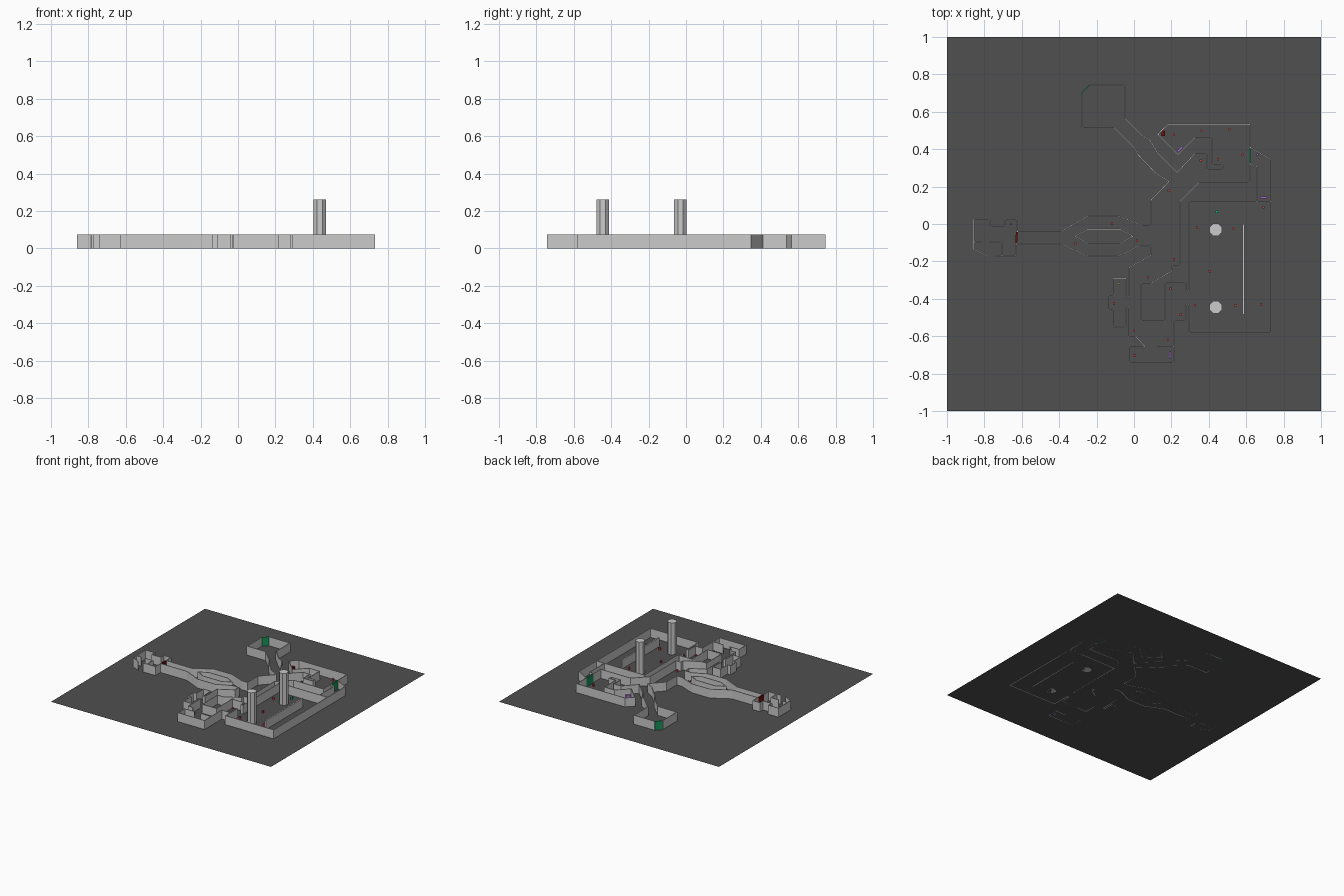
import bpy, bmesh
from math import radians

H, T = 0.073, 0.006   # wall height and thickness


def material(name, rgb):
    m = bpy.data.materials.new(name)
    m.diffuse_color = (*rgb, 1)
    return m


DARK = material("dark_floor", (0.08, 0.08, 0.08))
RED = material("red", (0.85, 0.05, 0.06))
DEEP_RED = material("deep_red", (0.15, 0.005, 0.005))
GREEN = material("green", (0.01, 0.3, 0.1))
TEAL = material("teal", (0.0, 0.6, 0.3))
PURPLE = material("purple", (0.4, 0.15, 0.65))
BLUE = material("blue", (0.2, 0.1, 0.6))
OLIVE = material("olive", (0.5, 0.5, 0.08))


def finish(name, bm, mat=None):
    me = bpy.data.meshes.new(name)
    bm.to_mesh(me)
    bm.free()
    ob = bpy.data.objects.new(name, me)
    bpy.context.collection.objects.link(ob)
    if mat:
        me.materials.append(mat)
    return ob


def wall(name, pts, closed=False, thick=T, mat=None):
    """Upright wall following a plan polyline."""
    bm = bmesh.new()
    low = [bm.verts.new((x, y, 0)) for x, y in pts]
    top = [bm.verts.new((x, y, H)) for x, y in pts]
    n = len(pts)
    for i in range(n if closed else n - 1):
        j = (i + 1) % n
        bm.faces.new((low[i], low[j], top[j], top[i]))
    ob = finish(name, bm, mat)
    s = ob.modifiers.new("thickness", 'SOLIDIFY')
    s.thickness, s.offset, s.use_even_offset = thick, 0, True
    return ob


def box(name, x, y, sx, sy, sz, mat, rot=0):
    bm = bmesh.new()
    bmesh.ops.create_cube(bm, size=1)
    bmesh.ops.scale(bm, vec=(sx, sy, sz), verts=bm.verts)
    ob = finish(name, bm, mat)
    ob.location = (x, y, sz / 2)
    ob.rotation_euler.z = radians(rot)
    return ob


# floor sheet
bm = bmesh.new()
bmesh.ops.create_grid(bm, x_segments=1, y_segments=1, size=1)
finish("floor", bm, DARK)

# north room and west corridor, upper side
wall("north_west_wall", [
    (-.278, .703), (-.278, .515), (-.107, .515), (0, .41), (.02, .372), (.118, .27),
    (.187, .227), (.09, .126), (.09, -.008), (.043, -.008), (-.086, .043), (-.246, .043),
    (-.39, -.04), (-.626, -.04), (-.626, .025), (-.69, .025), (-.69, -.014), (-.77, -.014),
    (-.77, .025), (-.857, .025), (-.857, -.136), (-.785, -.172)])
wall("north_chamfer", [(-.278, .703), (-.238, .743)], mat=GREEN)

# west corridor lower side down to the small west room
wall("south_west_wall", [
    (-.743, -.172), (-.63, -.172), (-.63, -.106), (-.39, -.106), (-.246, -.172),
    (-.086, -.172), (.03, -.117), (.09, -.117), (.09, -.168), (-.027, -.233),
    (-.027, -.39), (-.043, -.39), (-.043, -.29), (-.11, -.29), (-.11, -.383),
    (-.136, -.383), (-.136, -.457), (-.11, -.457), (-.11, -.55), (-.043, -.55),
    (-.043, -.447), (-.03, -.447), (-.03, -.602), (.01, -.602), (.058, -.655),
    (-.024, -.655), (-.024, -.741), (.214, -.741), (.214, -.516), (.278, -.516),
    (.278, -.43), (.294, -.43), (.294, -.581), (.73, -.581), (.73, .12),
    (.294, .12), (.294, -.356), (.278, -.356), (.278, -.313), (.166, -.313),
    (.166, -.516), (.037, -.516), (.037, -.318), (.09, -.318), (.203, -.25),
    (.203, -.222), (.246, -.222), (.246, .12), (.348, .222), (.62, .222), (.62, .323),
    (.658, .307), (.658, .12)])
wall("south_room_partition", [(.122, -.655), (.214, -.655)])
wall("west_room_stub", [(-.857, -.096), (-.813, -.096)])
wall("west_room_partition", [(-.775, -.096), (-.706, -.096), (-.706, -.172)])

# north-east rooms back to the north room
wall("north_east_wall", [
    (.73, .12), (.73, .345), (.62, .41), (.62, .533), (.182, .533), (.128, .48),
    (.235, .372), (.326, .463), (.417, .463), (.417, .318), (.476, .318), (.476, .291),
    (.39, .291), (.39, .377), (.326, .377), (.23, .275), (.187, .318), (.128, .377),
    (.086, .447), (.043, .473), (-.048, .564), (-.048, .743), (-.238, .743)])

# island in the corridor and divider of the large hall
wall("corridor_island", [(-.316, -.066), (-.246, -.028), (-.075, -.028),
                         (-.005, -.066), (-.075, -.104), (-.246, -.104)], closed=True)
wall("hall_divider", [(.586, 0), (.586, -.484)], thick=.011)

# octagonal pillars
for y in (-.03, -.445):
    bm = bmesh.new()
    bmesh.ops.create_cone(bm, cap_ends=True, segments=8, radius1=.036, radius2=.036, depth=.262)
    ob = finish("pillar", bm)
    ob.location = (.437, y, .131)
    ob.rotation_euler.z = radians(22.5)

# doors
wall("west_door", [(-.626, -.04), (-.63, -.106)], thick=.01, mat=DEEP_RED)
wall("east_door", [(.62, .41), (.62, .323)], thick=.008, mat=GREEN)
box("alcove_switch", .157, .485, .02, .03, .03, DEEP_RED)

# purple lockers and small coloured markers
box("locker", .246, .4, .036, .012, .03, PURPLE, 45)
box("locker", .693, .142, .036, .012, .03, PURPLE)
box("locker", .193, -.7, .012, .036, .03, PURPLE)
box("locker", .66, .372, .012, .01, .02, PURPLE)
box("west_marker", -.655, -.002, .008, .008, .02, BLUE)
box("teal_marker", .443, .066, .012, .012, .02, TEAL)
box("olive_marker", -.08, -.318, .012, .012, .02, OLIVE)

# red markers scattered through the rooms
for x, y in [(-.118, .003), (-.313, -.104), (.016, -.088), (.185, .18), (.214, -.19),
             (.075, -.286), (.196, -.345), (.25, -.484), (.182, -.618), (0, -.57),
             (.004, -.703), (-.108, -.425), (.336, -.018), (.533, -.024), (.405, -.254),
             (.325, -.436), (.544, -.436), (.678, -.43), (.693, .088), (.213, .479),
             (.362, .5), (.511, .505), (.581, .372), (.357, .34), (.448, .345)]:
    box("red_marker", x, y, .011, .011, .02, RED)
